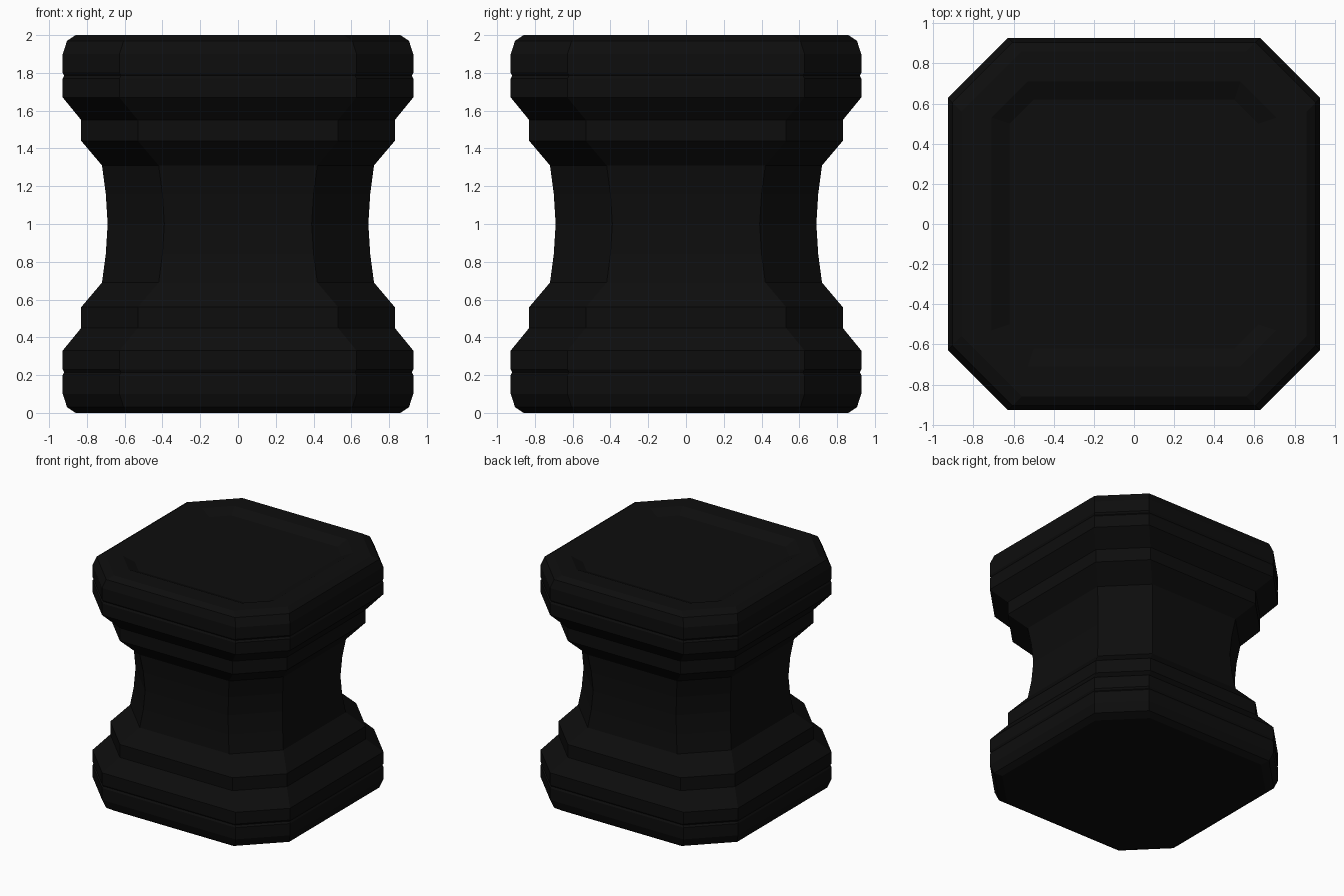
import bpy, bmesh

if "Cube" in bpy.data.objects:
    bpy.data.objects.remove(bpy.data.objects["Cube"])

# Lower half of the moulding profile: (half width, height), mirrored about z = 1
HALF = [(0.86, 0.0), (0.905, 0.03), (0.928, 0.1), (0.928, 0.2), (0.92, 0.215),
        (0.928, 0.23), (0.928, 0.33), (0.83, 0.45), (0.83, 0.56),
        (0.72, 0.69), (0.70, 0.84)]
CHAMFER = 0.30


def ring(bm, w, z, c=CHAMFER):
    """Square of half width w with corners cut by c."""
    k = w - c
    pts = [(k, -w), (w, -k), (w, k), (k, w), (-k, w), (-w, k), (-w, -k), (-k, -w)]
    return [bm.verts.new((x, y, z)) for x, y in pts]


def bridge(bm, a, b):
    n = len(a)
    for i in range(n):
        j = (i + 1) % n
        bm.faces.new((a[i], a[j], b[j], b[i]))


bm = bmesh.new()

# Moulded foot, waisted shaft and matching capital
profile = HALF + [(0.69, 1.0)] + [(w, 2 - z) for w, z in reversed(HALF)]
rings = [ring(bm, w, z) for w, z in profile]

# Shallow sunken panel in the top
rings.append(ring(bm, 0.71, 2.0, 0.18))
rings.append(ring(bm, 0.62, 1.96, 0.12))

for lower, upper in zip(rings, rings[1:]):
    bridge(bm, lower, upper)
bm.faces.new(list(reversed(rings[0])))
bm.faces.new(rings[-1])
bmesh.ops.recalc_face_normals(bm, faces=bm.faces)

mesh = bpy.data.meshes.new("pedestal")
bm.to_mesh(mesh)
bm.free()
pedestal = bpy.data.objects.new("pedestal", mesh)
bpy.context.collection.objects.link(pedestal)

# Black finish
black = bpy.data.materials.new("black")
black.diffuse_color = (0.004, 0.004, 0.004, 1)
black.use_nodes = True
black.node_tree.nodes["Principled BSDF"].inputs["Base Color"].default_value = black.diffuse_color
mesh.materials.append(black)
